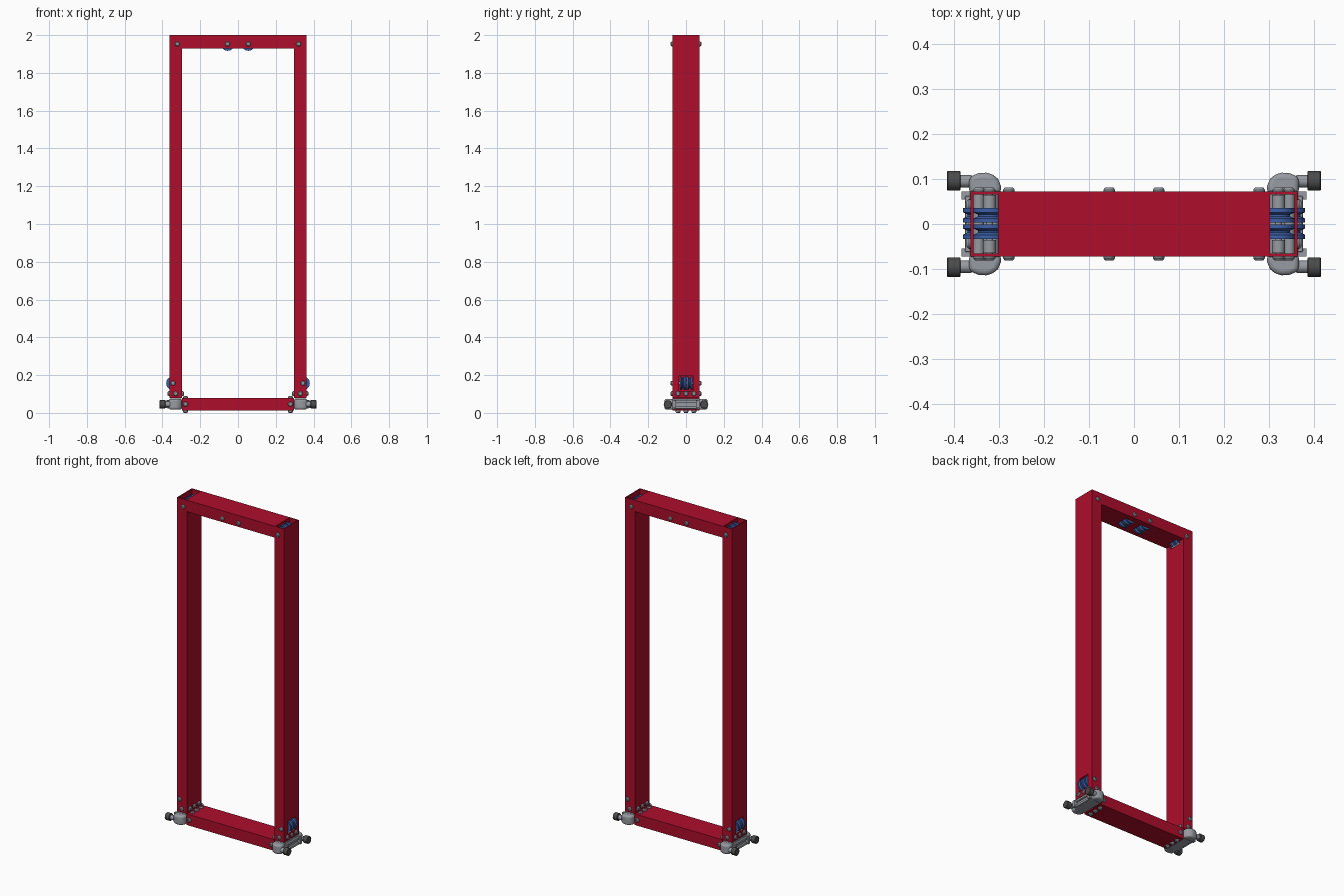
import bpy, bmesh, math
from mathutils import Matrix, Vector

if "Cube" in bpy.data.objects:
    bpy.data.objects.remove(bpy.data.objects["Cube"])


def material(name, rgb):
    m = bpy.data.materials.new(name)
    m.use_nodes = True
    m.diffuse_color = (*rgb, 1)
    m.node_tree.nodes["Principled BSDF"].inputs["Base Color"].default_value = (*rgb, 1)
    return m


RED = material("red paint", (0.42, 0.004, 0.024))
BLUE = material("blue plastic", (0.045, 0.115, 0.38))
GRAY = material("gray metal", (0.31, 0.33, 0.36))
DARK = material("dark rubber", (0.07, 0.07, 0.07))
AXES = {"x": Vector((1, 0, 0)), "y": Vector((0, 1, 0)), "z": Vector((0, 0, 1))}
SIDES = (("left", 1), ("right", -1))
ENDS = (("front", -1), ("back", 1))


def finish(name, bm, mat, smooth=False):
    bmesh.ops.recalc_face_normals(bm, faces=bm.faces)
    me = bpy.data.meshes.new(name)
    bm.to_mesh(me)
    bm.free()
    ob = bpy.data.objects.new(name, me)
    bpy.context.collection.objects.link(ob)
    if mat:
        me.materials.append(mat)
    if smooth:
        bpy.ops.object.select_all(action="DESELECT")
        ob.select_set(True)
        bpy.context.view_layer.objects.active = ob
        bpy.ops.object.shade_smooth_by_angle(angle=math.radians(35))
    return ob


def bevel(ob, width, segments=2):
    mod = ob.modifiers.new("bevel", "BEVEL")
    mod.width, mod.segments, mod.limit_method = width, segments, "ANGLE"
    return ob


def box(name, center, size, mat):
    bm = bmesh.new()
    bmesh.ops.create_cube(bm, size=1)
    bmesh.ops.scale(bm, verts=bm.verts, vec=size)
    bmesh.ops.translate(bm, verts=bm.verts, vec=center)
    return finish(name, bm, mat)


def lathe(name, center, axis, profile, mat, sides=24):
    """Turn (distance along axis, radius) pairs around an axis; ends are capped."""
    bm = bmesh.new()
    rings = []
    for d, r in profile:
        rings.append([bm.verts.new((r * math.cos(a), r * math.sin(a), d))
                      for a in (math.tau * i / sides for i in range(sides))])
    for a, b in zip(rings, rings[1:]):
        for i in range(sides):
            j = (i + 1) % sides
            bm.faces.new((a[i], a[j], b[j], b[i]))
    bm.faces.new(rings[0])
    bm.faces.new(rings[-1])
    turn = Vector((0, 0, 1)).rotation_difference(axis).to_matrix().to_4x4()
    bmesh.ops.transform(bm, verts=bm.verts, matrix=Matrix.Translation(center) @ turn)
    return finish(name, bm, mat, True)


def rod(name, center, axis, length, radius, mat):
    h = length / 2
    return lathe(name, center, AXES[axis], [(-h, radius), (h, radius)], mat)


def bolt(name, center, axis, sign):
    # domed button head with a recessed socket
    lathe(name, center, AXES[axis] * sign,
          [(-0.006, 0.013), (0.004, 0.013), (0.009, 0.009), (0.009, 0.005), (0.005, 0.005)],
          GRAY, 16)


def tube(name, center, size, axis, wall=0.006):
    """Open-ended rectangular tube running along x or z."""
    k = "xyz".index(axis)
    u, v = [i for i in range(3) if i != k]
    bm = bmesh.new()
    loops = []
    for end in (-0.5, 0.5):
        for inset in (0, wall):
            loop = []
            for a, b in ((-1, -1), (1, -1), (1, 1), (-1, 1)):
                p = Vector(center)
                p[k] += end * size[k]
                p[u] += a * (size[u] / 2 - inset)
                p[v] += b * (size[v] / 2 - inset)
                loop.append(bm.verts.new(p))
            loops.append(loop)
    for p, q in ((0, 1), (2, 3), (0, 2), (1, 3)):
        for i in range(4):
            j = (i + 1) % 4
            bm.faces.new((loops[p][i], loops[p][j], loops[q][j], loops[q][i]))
    return finish(name, bm, RED)


def slot(target, center, size):
    cutter = box("slot_cutter", center, size, RED)
    cutter.hide_render = True
    cutter.hide_viewport = True
    cutter.display_type = "WIRE"
    mod = target.modifiers.new("slot", "BOOLEAN")
    mod.object, mod.operation, mod.solver = cutter, "DIFFERENCE", "EXACT"


def pulley(name, x, z, r=0.036):
    # two grooved sheaves side by side on a spaced axle
    for tag, y in (("front", -0.017), ("back", 0.019)):
        lathe(f"{name}_{tag}_sheave", (x, y, z), AXES["y"],
              [(-0.016, r), (-0.007, r), (-0.002, r - 0.01), (0.002, r - 0.01),
               (0.007, r), (0.016, r)], BLUE, 32)
    rod(f"{name}_axle", (x, 0, z), "y", 0.14, 0.008, GRAY)
    for tag, s in ENDS:
        rod(f"{name}_{tag}_spacer", (x, s * 0.05, z), "y", 0.028, 0.014, GRAY)
        bolt(f"{name}_{tag}_bolt", (x, s * 0.072, z), "y", s)


# Beams
top_beam = tube("top_beam", (0, 0, 1.965), (0.594, 0.144, 0.07), "x")
tube("bottom_beam", (0, 0, 0.046), (0.594, 0.144, 0.068), "x")
for x in (-0.055, 0.055):
    slot(top_beam, (x, 0, 1.93), (0.072, 0.074, 0.03))
    pulley("top_beam_pulley", x, 1.953)

for side, s in SIDES:
    # Post with slots for the rope pulleys
    post = tube(f"{side}_post", (s * 0.3295, 0, 1.04), (0.067, 0.144, 1.92), "z")
    slot(post, (s * 0.362, 0, 0.157), (0.03, 0.074, 0.08))
    slot(post, (s * 0.296, 0, 1.95), (0.03, 0.074, 0.08))
    slot(top_beam, (s * 0.288, 0, 1.93), (0.03, 0.074, 0.03))
    pulley(f"{side}_top_pulley", s * 0.321, 1.953)
    pulley(f"{side}_lower_pulley", s * 0.344, 0.157)
    for dx in (-0.015, 0.017):
        rod(f"{side}_guide_rod", (s * (0.328 + dx), 0, 1.925), "y", 0.13, 0.012, GRAY)

    # Corner bracket between post and bottom beam
    bevel(box(f"{side}_bracket_block", (s * 0.331, 0, 0.047), (0.066, 0.15, 0.058), GRAY), 0.006)
    for z in (0.03, 0.062):
        bevel(box(f"{side}_bracket_rib", (s * 0.367, 0, z), (0.016, 0.125, 0.014), GRAY), 0.003)
    for y in (-0.042, 0, 0.042):
        bolt(f"{side}_outer_post_bolt", (s * 0.363, y, 0.102), "x", s)
        bolt(f"{side}_inner_post_bolt", (s * 0.296, y, 0.102), "x", -s)
        bolt(f"{side}_upper_beam_bolt", (s * 0.278, y, 0.08), "z", 1)
        bolt(f"{side}_lower_beam_bolt", (s * 0.278, y, 0.009), "z", -1)

    for end, e in ENDS:
        # Curved arm carrying the roller
        bm = bmesh.new()
        outline = [(0.296, 0.066), (0.296, 0.085), (0.302, 0.1), (0.314, 0.111), (0.328, 0.114),
                   (0.345, 0.113), (0.366, 0.105), (0.366, 0.066)]
        face = bm.faces.new([bm.verts.new((s * x, e * y, 0.018)) for x, y in outline])
        new = bmesh.ops.extrude_face_region(bm, geom=[face])["geom"]
        top = [v for v in new if isinstance(v, bmesh.types.BMVert)]
        bmesh.ops.translate(bm, verts=top, vec=(0, 0, 0.056))
        bevel(finish(f"{side}_{end}_bracket_arm", bm, GRAY, True), 0.01, 3)
        box(f"{side}_{end}_bracket_tab", (s * 0.372, e * 0.063, 0.046), (0.022, 0.018, 0.04), GRAY)
        rod(f"{side}_{end}_roller_neck", (s * 0.374, e * 0.095, 0.045), "x", 0.026, 0.014, GRAY)
        lathe(f"{side}_{end}_roller", (s * 0.4, e * 0.096, 0.045), AXES["x"],
              [(-0.015, 0.02), (-0.013, 0.022), (0.013, 0.022), (0.015, 0.02)], DARK)
        # Bolts through the beam and post faces
        bolt(f"{side}_{end}_beam_bolt", (s * 0.278, e * 0.072, 0.046), "y", e)
        bolt(f"{side}_{end}_post_bolt", (s * 0.33, e * 0.072, 0.102), "y", e)
